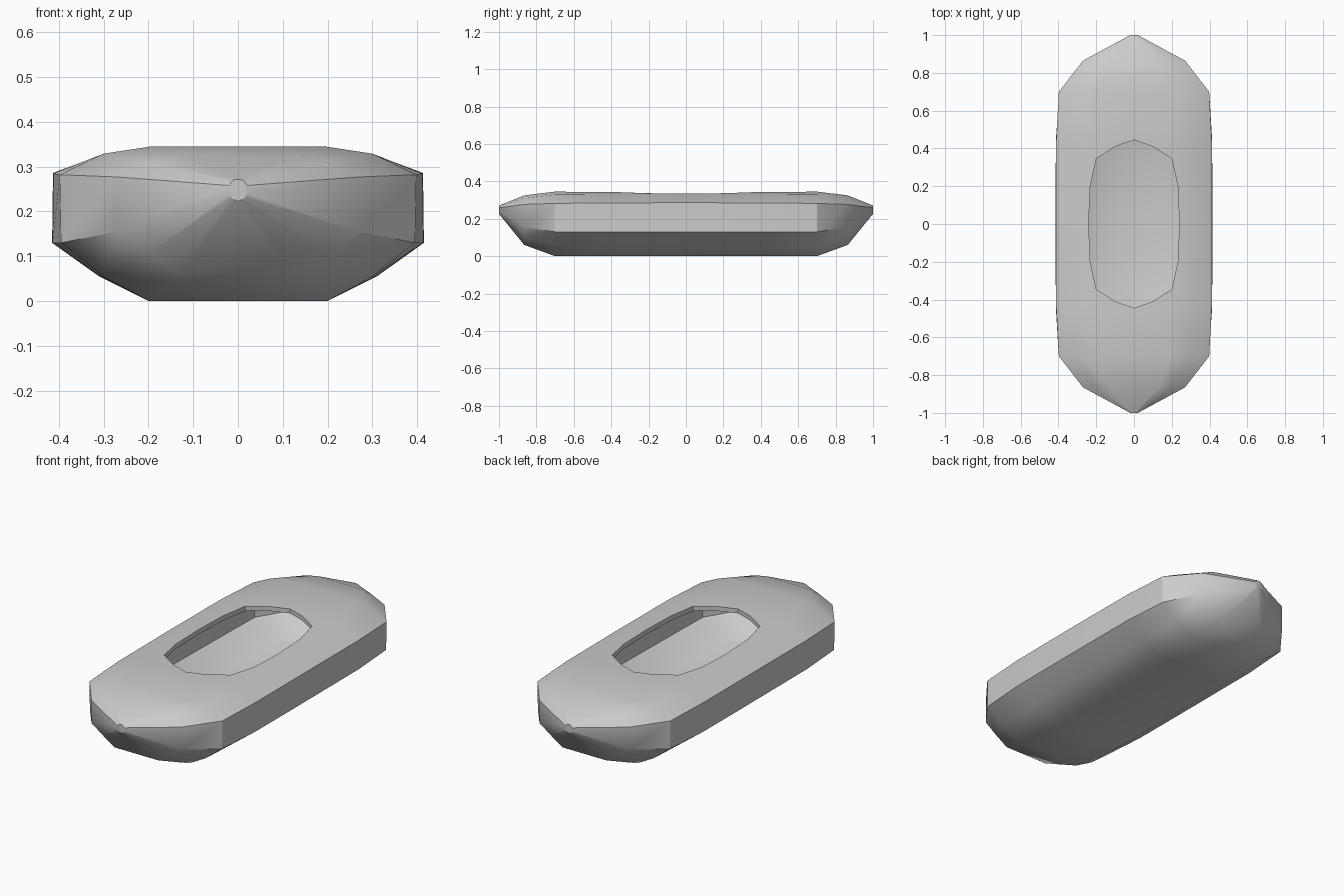
import bpy, bmesh, math

if "Cube" in bpy.data.objects:
    bpy.data.objects.remove(bpy.data.objects["Cube"])


def make_object(name, bm):
    bmesh.ops.recalc_face_normals(bm, faces=bm.faces)
    me = bpy.data.meshes.new(name)
    bm.to_mesh(me)
    bm.free()
    ob = bpy.data.objects.new(name, me)
    bpy.context.collection.objects.link(ob)
    return ob


def loft(name, rings):
    bm = bmesh.new()
    loops = [[bm.verts.new(p) for p in ring] for ring in rings]
    n = len(loops[0])
    for a, b in zip(loops, loops[1:]):
        for i in range(n):
            bm.faces.new((a[i], a[(i + 1) % n], b[(i + 1) % n], b[i]))
    bm.faces.new(loops[0])
    bm.faces.new(loops[-1])
    return make_object(name, bm)


def mirrored(half):
    return half + [(-a, b) for a, b in reversed(half)]


def hull_loft(name, stations):
    # stations run from midships to the bow and are repeated for the stern
    both = [(-y, s) for y, s in reversed(stations)]
    both += [st for st in stations if st[0] > 0]
    return loft(name, [[(x, y, z) for x, z in mirrored(s)] for y, s in both])


def cut(target, cutter):
    m = target.modifiers.new("cut", 'BOOLEAN')
    m.operation = 'DIFFERENCE'
    m.solver = 'EXACT'
    m.object = cutter
    cutter.hide_render = True
    cutter.hide_viewport = True


# outer hull half sections, bottom to deck
mid = [(.2, 0), (.31, .055), (.415, .13), (.413, .286), (.3, .327), (.195, .34)]
shoulder = [(.2, 0), (.3, .055), (.395, .13), (.398, .282), (.3, .329), (.195, .345)]
bow = [(.13, .06), (.2, .105), (.27, .155), (.27, .277), (.2, .31), (.13, .325)]
tip = [(.009, .226), (.015, .231), (.02, .24), (.02, .258), (.014, .267), (.008, .271)]
quarter = [((a[0] * 2 + b[0]) / 3, (a[1] + b[1]) / 2) for a, b in zip(mid, shoulder)]
quarter[2:4] = [(.414, .13), (.412, .285)]
hull = hull_loft("hull", [(0, mid), (.44, quarter), (.7, shoulder), (.865, bow), (1, tip)])

# hollow inside of the shell
in_mid = [(.18, .02), (.27, .053), (.38, .115), (.385, .27), (.28, .305), (.18, .316)]
in_shoulder = [(.18, .02), (.265, .053), (.367, .115), (.37, .265), (.28, .306), (.18, .32)]
in_bow = [(.12, .072), (.18, .1), (.243, .132), (.245, .258), (.18, .29), (.12, .304)]
in_tip = [(.009, .226), (.015, .231), (.02, .235), (.02, .25), (.014, .255), (.008, .258)]
hollow = hull_loft("hollow_cutter",
                   [(0, in_mid), (.665, in_shoulder), (.805, in_bow), (.95, in_tip)])
cut(hull, hollow)

# oval cockpit opening through the deck
right = [(0, .445), (.1, .41), (.2, .345), (.232, .2), (.24, 0)]
right += [(x, -y) for x, y in reversed(right[:-1])]
oval = right + [(-x, y) for x, y in reversed(right[1:-1])]
cut(hull, loft("opening_cutter", [[(x, y, z) for x, y in oval] for z in (.2, .5)]))

bpy.context.view_layer.update()
bpy.ops.object.select_all(action='DESELECT')
hull.select_set(True)
bpy.context.view_layer.objects.active = hull
for m in list(hull.modifiers):
    bpy.ops.object.modifier_apply(modifier=m.name)
bpy.ops.object.shade_smooth_by_angle(angle=math.radians(30))
